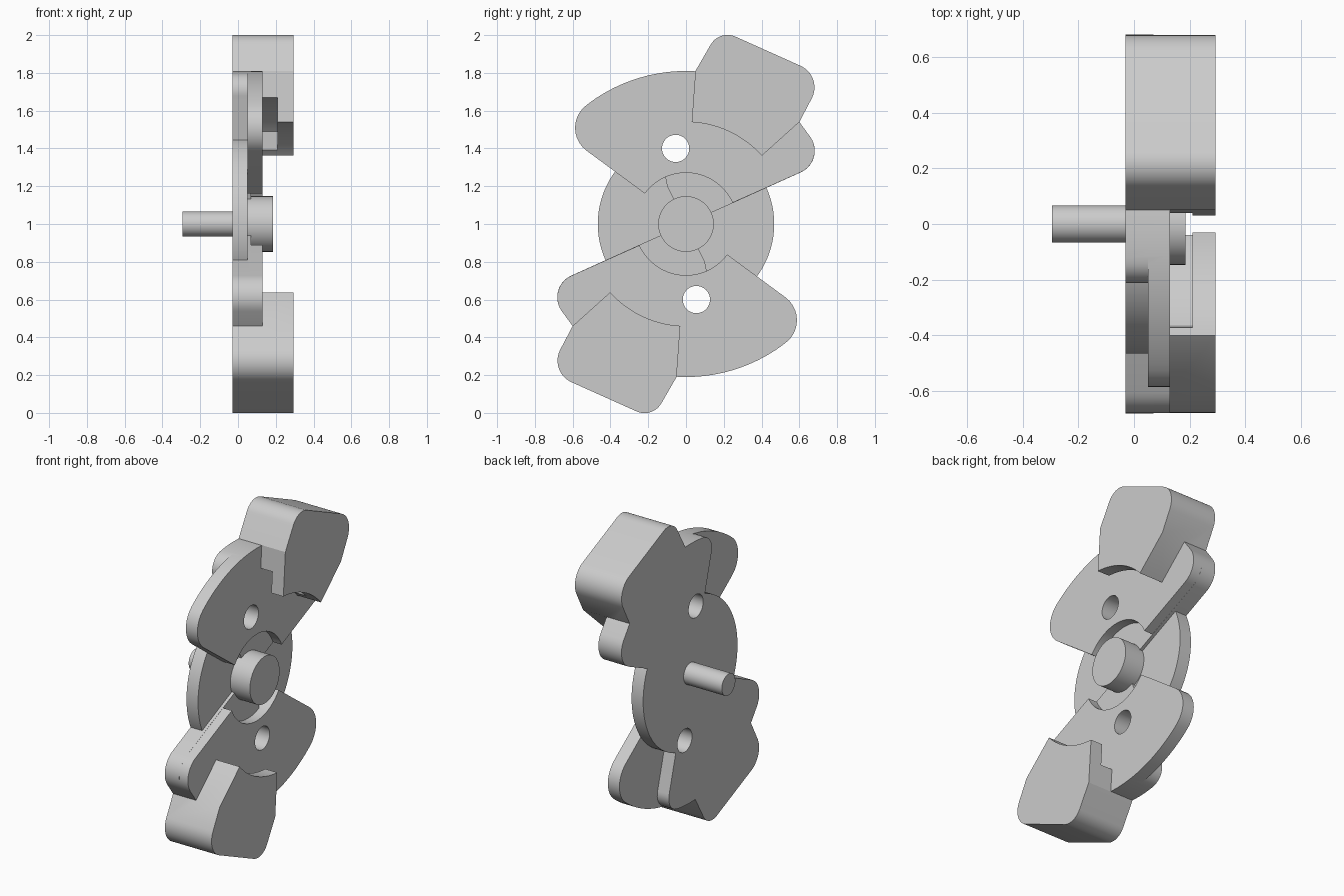
import bpy, bmesh, math
from mathutils import Vector

cube = bpy.data.objects.get("Cube")
if cube:
    bpy.data.objects.remove(cube)

steel = bpy.data.materials.new("plain_grey")
steel.use_nodes = True
GREY = (0.6, 0.6, 0.6, 1)
steel.diffuse_color = GREY
steel.node_tree.nodes["Principled BSDF"].inputs["Base Color"].default_value = GREY

BACK, FLOOR, FACE, STEP, FRONT = -0.03, 0.05, 0.13, 0.21, 0.293


def arc(cy, cz, r0, r1, a0, a1, n=24):
    """Arc in the y-z plane; angles in degrees from +y, radius may drift."""
    pts = []
    for i in range(n + 1):
        t = i / n
        a = math.radians(a0 + (a1 - a0) * t)
        r = r0 + (r1 - r0) * t
        pts.append((cy + r * math.cos(a), cz + r * math.sin(a)))
    return pts


def outline(corners, n=10):
    """Turn (y, z) or (y, z, radius) corners into points with rounded corners."""
    pts = []
    for i, c in enumerate(corners):
        p = Vector(c[:2])
        if len(c) < 3:
            pts.append(p)
            continue
        u = (Vector(corners[i - 1][:2]) - p).normalized()
        v = (Vector(corners[(i + 1) % len(corners)][:2]) - p).normalized()
        half = u.angle(v) / 2
        centre = p + (u + v).normalized() * c[2] / math.sin(half)
        start = p + u * c[2] / math.tan(half) - centre
        end = p + v * c[2] / math.tan(half) - centre
        sweep = math.pi - 2 * half
        for k in range(n + 1):
            t = k / n
            pts.append(centre + (start * math.sin((1 - t) * sweep)
                                 + end * math.sin(t * sweep)) / math.sin(sweep))
    return pts


def slab(name, pts, x0, x1, turned=False):
    """Extrude a y-z profile along x, optionally half a turn about the shaft."""
    bm = bmesh.new()
    s = -1 if turned else 1
    face = bm.faces.new([bm.verts.new((x0, s * p[0], 1 + s * (p[1] - 1))) for p in pts])
    ext = bmesh.ops.extrude_face_region(bm, geom=[face])["geom"]
    bmesh.ops.translate(bm, vec=(x1 - x0, 0, 0),
                        verts=[g for g in ext if isinstance(g, bmesh.types.BMVert)])
    bmesh.ops.recalc_face_normals(bm, faces=bm.faces)
    mesh = bpy.data.meshes.new(name)
    bm.to_mesh(mesh)
    bm.free()
    mesh.materials.append(steel)
    obj = bpy.data.objects.new(name, mesh)
    bpy.context.collection.objects.link(obj)
    return obj


def disc(name, cy, cz, r, x0, x1, turned=False, n=64):
    return slab(name, arc(cy, cz, r, r, 0, 360, n)[:-1], x0, x1, turned)


def combine(obj, tool, operation):
    """Apply a boolean and discard the tool."""
    mod = obj.modifiers.new("join", "BOOLEAN")
    mod.object, mod.operation, mod.solver = tool, operation, "EXACT"
    bpy.context.view_layer.objects.active = obj
    bpy.ops.object.modifier_apply(modifier=mod.name)
    bpy.data.objects.remove(tool)


# Shared pieces of the lobe edges
recess = arc(0, 1, 0.271, 0.271, 143.5, 24.5)
small_ear = [(0.749, 1.337, 0.125), (0.60, 1.54)]
crown = arc(0, 0.95, 0.86, 0.86, 69.6, 125.5)
short_crown = arc(0, 0.95, 0.86, 0.86, 69.6, 98, 12)

lobe_profile = outline(recess + small_ear + crown + [(-0.688, 1.507, 0.15)])
rear_profile = outline([(0, 1), (0.245, 1.11)] + small_ear + short_crown
                       + [(-0.237, 1.777, 0.095), (-0.145, 1.447), (-0.1, 1.2)])
weight_profile = outline([(0.05, 1.81), (0.177, 2.03, 0.103), (0.728, 1.783, 0.125),
                          (0.60, 1.54)] + arc(0, 1, 0.54, 0.54, 42, 86.8))
pocket_profile = ([(-0.1, 1.4), (-0.1, 1.67)]
                  + arc(0, 1, 0.671, 0.61, 87, 53.3) + [(0.375, 1.36)])

# Round web, then two opposite lobes with counterweights
web = disc("crank_web", 0, 1, 0.467, BACK, FLOOR, n=96)
for turned in (False, True):
    weight = slab("counterweight", weight_profile, BACK, FRONT, turned)
    pocket = slab("pocket_cutter", pocket_profile, FACE, STEP, turned)
    combine(weight, pocket, "DIFFERENCE")
    combine(web, slab("rear_lobe", rear_profile, BACK, FLOOR + 0.02, turned), "UNION")
    combine(web, slab("front_lobe", lobe_profile, FLOOR, FACE, turned), "UNION")
    combine(web, weight, "UNION")

# Through holes in the lobes
for turned in (False, True):
    combine(web, disc("hole_cutter", -0.055, 1.4, 0.072, -0.2, 0.4, turned, 48),
            "DIFFERENCE")

# Hub on the front face, shaft on the back
hub = disc("hub", 0, 1, 0.147, 0.02, 0.185)
shaft = disc("shaft", 0, 1, 0.067, -0.295, 0.0)

for obj in (web, hub, shaft):
    bpy.ops.object.select_all(action="DESELECT")
    obj.select_set(True)
    bpy.context.view_layer.objects.active = obj
    bpy.ops.object.shade_smooth_by_angle(angle=math.radians(25))
